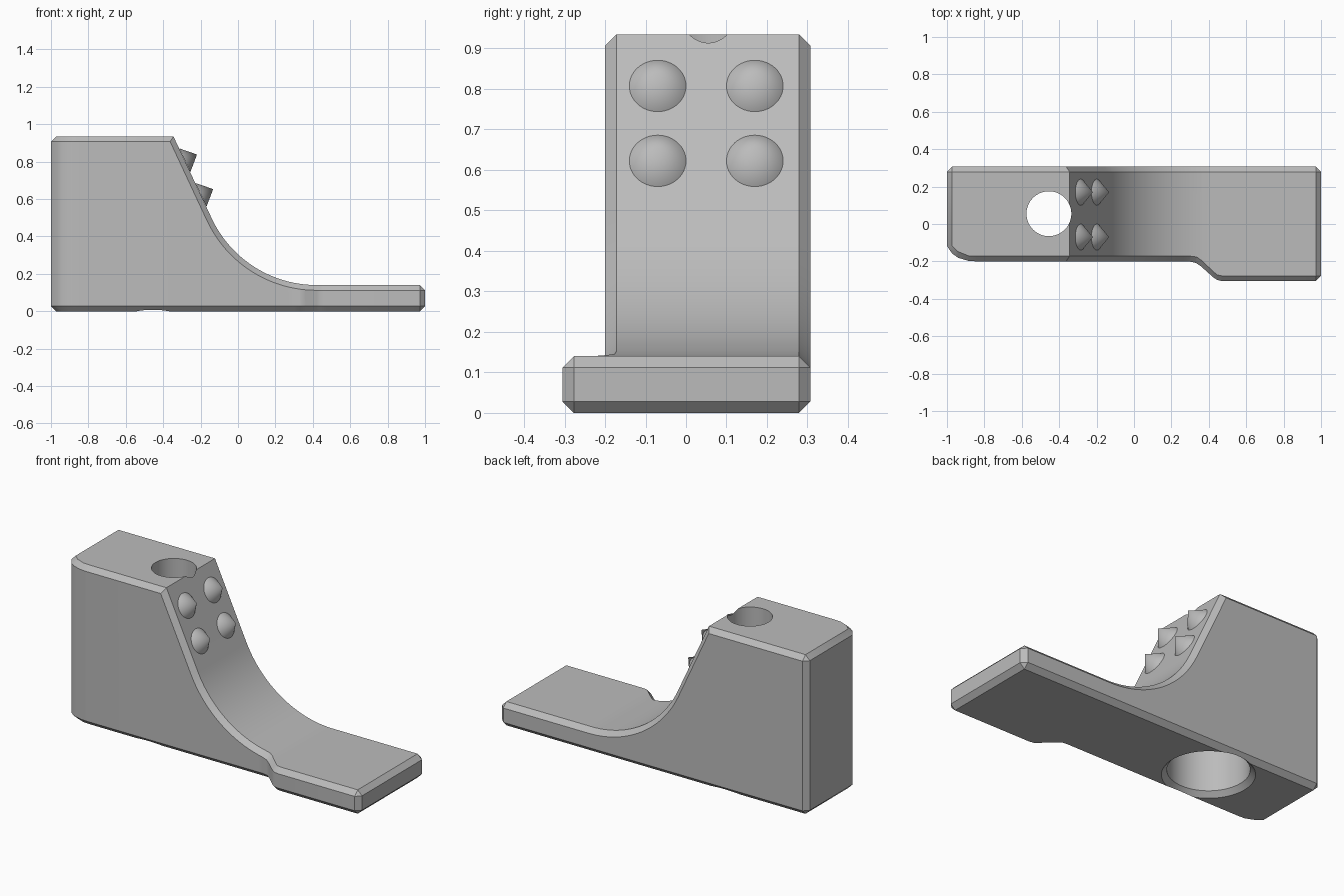
import bpy, bmesh, math
from mathutils import Vector

cube = bpy.data.objects.get("Cube")
if cube:
    bpy.data.objects.remove(cube, do_unlink=True)

grey = bpy.data.materials.new("plain grey")
grey.use_nodes = True
colour = (0.5, 0.5, 0.5, 1)
grey.diffuse_color = colour
grey.node_tree.nodes["Principled BSDF"].inputs["Base Color"].default_value = colour

C = 0.028                        # edge chamfer
TOP, PLATE, BACK = 0.935, 0.14, 0.307
CREST = -0.345                   # upper end of the slope
SLOPE = math.radians(65)
FOOT = CREST + (TOP - PLATE) / math.tan(SLOPE)
ARC_X, = (0.42,)                 # where the curve meets the plate
RADIUS = (ARC_X - FOOT) / math.tan(SLOPE / 2)
TANGENT = ARC_X - RADIUS * math.sin(SLOPE)


def make_object(name, bm):
    bmesh.ops.recalc_face_normals(bm, faces=bm.faces)
    mesh = bpy.data.meshes.new(name)
    bm.to_mesh(mesh)
    bm.free()
    mesh.materials.append(grey)
    obj = bpy.data.objects.new(name, mesh)
    bpy.context.collection.objects.link(obj)
    return obj


def smooth(obj):
    bpy.ops.object.select_all(action='DESELECT')
    obj.select_set(True)
    bpy.context.view_layer.objects.active = obj
    bpy.ops.object.shade_smooth_by_angle(angle=math.radians(30))


def surface(x):
    """Height of the upper surface and the inward chamfer offset at x."""
    if x < CREST - 1e-6:
        return TOP, (0, -C)
    if x < CREST + 1e-6:
        return TOP, (-C * math.tan(SLOPE / 2), -C)
    if x <= TANGENT:
        a = SLOPE
        z = TOP - (x - CREST) * math.tan(SLOPE)
    elif x < ARC_X:
        a = math.asin((ARC_X - x) / RADIUS)
        z = PLATE + RADIUS * (1 - math.cos(a))
    else:
        a, z = 0, PLATE
    return z, (-C * math.sin(a), -C * math.cos(a))


# front outline: x, outer y, chamfer inner y
FRONT = [(-0.972, -0.158, -0.118), (-0.94, -0.181, -0.148), (-0.885, -0.197, -0.170),
         (-0.84, -0.2, -0.172), (0.30, -0.2, -0.172), (0.335, -0.208, -0.176),
         (0.36, -0.226, -0.194), (0.425, -0.286, -0.255), (0.445, -0.299, -0.272),
         (0.47, -0.305, -0.277), (1 - C, -0.305, -0.277)]


def front_edge(x):
    for a, b in zip(FRONT, FRONT[1:]):
        if x <= b[0] + 1e-6:
            t = (x - a[0]) / (b[0] - a[0])
            return a[1] + t * (b[1] - a[1]), a[2] + t * (b[2] - a[2])
    return FRONT[-1][1:]


def section(x):
    """Chamfered cross-section at one station."""
    z, (dx, dz) = surface(x)
    outer, inner = front_edge(x)
    low_x, low_z = x + dx, z + dz
    return [(x, inner, 0), (x, BACK - C, 0), (x, BACK, C), (low_x, BACK, low_z),
            (x, BACK - C, z), (x, inner, z), (low_x, outer, low_z), (x, outer, C)]


def end_section(x, front, height):
    """Inset end face, with pairs of corners that merge."""
    lo, hi, b = C, height - C, BACK - C
    return [(x, front, lo), (x, b, lo), (x, b, lo), (x, b, hi),
            (x, b, hi), (x, front, hi), (x, front, hi), (x, front, lo)]


# body lofted along x
stations = [p[0] for p in FRONT] + [CREST]
steps = 24
stations += [ARC_X - RADIUS * math.sin(SLOPE * i / steps) for i in range(steps + 1)]
rings = [end_section(-1, -0.118, TOP)]
rings += [section(x) for x in sorted(stations)]
rings.append(end_section(1, -0.277, PLATE))

bm = bmesh.new()
loops = [[bm.verts.new(p) for p in ring] for ring in rings]
for a, b in zip(loops, loops[1:]):
    for i in range(8):
        j = (i + 1) % 8
        bm.faces.new((a[i], a[j], b[j], b[i]))
bm.faces.new(loops[0])
bm.faces.new(loops[-1])
bmesh.ops.remove_doubles(bm, verts=bm.verts, dist=1e-5)
bmesh.ops.dissolve_degenerate(bm, edges=bm.edges, dist=1e-5)
body = make_object("body", bm)

# stepped bolt hole, turned around its axis
bm = bmesh.new()
profile = [(0, -0.02), (0.263, -0.02), (0.215, C), (0.215, 0.5), (0.12, 0.5), (0.12, 1.2), (0, 1.2)]
verts = [bm.verts.new((r, 0, z)) for r, z in profile]
edges = [bm.edges.new(pair) for pair in zip(verts, verts[1:])]
bmesh.ops.spin(bm, geom=verts + edges, axis=(0, 0, 1), cent=(0, 0, 0),
               angle=math.tau, steps=64)
bmesh.ops.remove_doubles(bm, verts=bm.verts, dist=1e-5)
cutter = make_object("hole_cutter", bm)
cutter.location = (-0.455, 0.055, 0)
cutter.hide_render = True
bpy.context.view_layer.update()

cut = body.modifiers.new("bolt_hole", 'BOOLEAN')
cut.object = cutter
cut.operation = 'DIFFERENCE'
cut.solver = 'EXACT'
bpy.context.view_layer.objects.active = body
bpy.ops.object.modifier_apply(modifier=cut.name)
bpy.data.objects.remove(cutter, do_unlink=True)
smooth(body)

# pointed studs standing square to the slope
normal = Vector((math.sin(SLOPE), 0, math.cos(SLOPE)))
LENGTH, SUNK = 0.072, 0.004
for row, z in (("upper", 0.807), ("lower", 0.622)):
    for side, y in (("right", -0.07), ("left", 0.17)):
        bm = bmesh.new()
        bmesh.ops.create_cone(bm, cap_ends=True, segments=48, radius1=0.07,
                              radius2=0, depth=LENGTH)
        stud = make_object(f"{row}_{side}_stud", bm)
        base = Vector((CREST + (TOP - z) / math.tan(SLOPE), y, z))
        stud.location = base + normal * (LENGTH / 2 + SUNK / 4)
        stud.rotation_euler = (0, SLOPE, 0)
        # the axis tilts from z towards +x by the angle of the slope
        smooth(stud)
